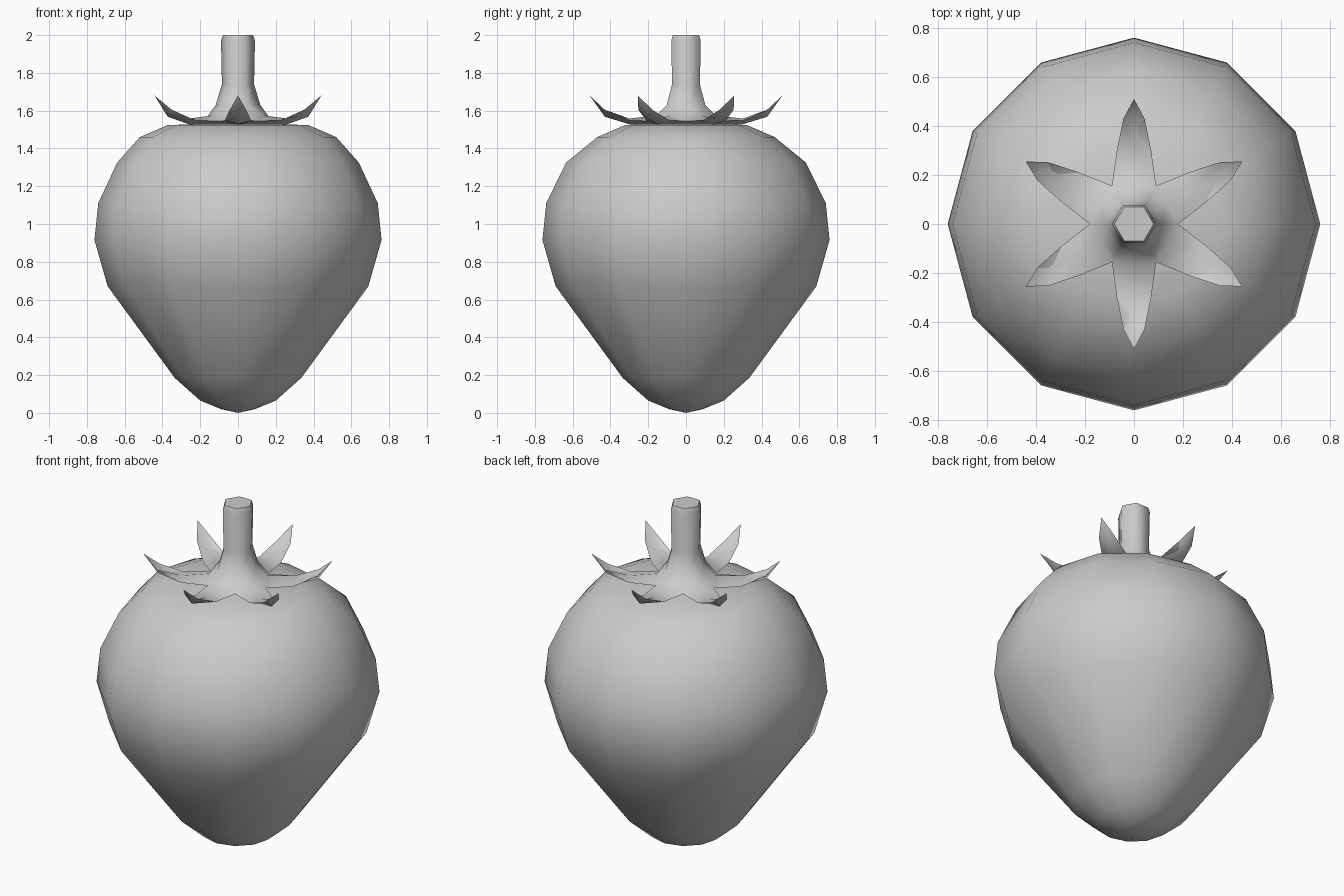
import bpy, bmesh
from math import cos, sin, pi, radians

if "Cube" in bpy.data.objects:
    bpy.data.objects.remove(bpy.data.objects["Cube"])


def finish(bm, name, angle):
    bmesh.ops.recalc_face_normals(bm, faces=bm.faces)
    me = bpy.data.meshes.new(name)
    bm.to_mesh(me)
    bm.free()
    ob = bpy.data.objects.new(name, me)
    bpy.context.collection.objects.link(ob)
    bpy.ops.object.select_all(action='DESELECT')
    ob.select_set(True)
    bpy.context.view_layer.objects.active = ob
    bpy.ops.object.shade_smooth_by_angle(angle=radians(angle))
    return ob


def ring(bm, n, rx, ry, z):
    return [bm.verts.new((rx * cos(2 * pi * i / n), ry * sin(2 * pi * i / n), z)) for i in range(n)]


def bridge(bm, a, b):
    n = len(a)
    for i in range(n):
        bm.faces.new((a[i], a[(i + 1) % n], b[(i + 1) % n], b[i]))


def fan(bm, loop, z):
    c = bm.verts.new((0, 0, z))
    for i in range(len(loop)):
        bm.faces.new((loop[i], loop[(i + 1) % len(loop)], c))


# Fruit: twelve-sided turned body, shoulders slightly narrower front to back
bm = bmesh.new()
profile = [(.09, .09, .02), (.2, .2, .065), (.335, .335, .185), (.69, .69, .67),
           (.76, .76, .915), (.74, .74, 1.11), (.64, .635, 1.325),
           (.52, .47, 1.46), (.37, .32, 1.525)]
rings = [ring(bm, 12, *p) for p in profile]
for a, b in zip(rings, rings[1:]):
    bridge(bm, a, b)
fan(bm, rings[0], 0)
fan(bm, rings[-1], 1.528)
finish(bm, "fruit", 60)

# Stem and leaves: one hexagonal stalk flaring into six leaves
bm = bmesh.new()
stem = [ring(bm, 6, r, r, z) for r, z in
        [(.18, 1.545), (.118, 1.63), (.085, 1.74), (.09, 1.97), (.08, 2.0)]]
for a, b in zip(stem[1:], stem[2:]):
    bridge(bm, a, b)
bm.faces.new(stem[-1])

# Leaf stations: distance out, half width, edge height, mid top, mid bottom
stations = [(.156, .09, 1.545, 1.575, 1.525), (.3, .07, 1.548, 1.558, 1.528),
            (.43, .043, 1.605, 1.582, 1.568)]
under = bm.verts.new((0, 0, 1.525))
for i in range(6):
    t = radians(30 + 60 * i)

    def at(r, w, z):
        return bm.verts.new((r * cos(t) - w * sin(t), r * sin(t) + w * cos(t), z))

    right, left = stem[0][i], stem[0][(i + 1) % 6]
    sections = []
    for k, (r, w, ze, zt, zb) in enumerate(stations):
        top, bot = at(r, 0, zt), at(r, 0, zb)
        if k == 0:
            sections.append((right, top, left, bot))
        else:
            sections.append((at(r, -w, ze), top, at(r, w, ze), bot))
    tip = at(.51, 0, 1.68)
    for a, b in zip(sections, sections[1:]):
        bridge(bm, a, b)
    for j in range(4):
        bm.faces.new((sections[-1][j], sections[-1][(j + 1) % 4], tip))
    # join leaf root to the stalk flare and the underside
    root, low = sections[0][1], sections[0][3]
    s0, s1 = stem[1][i], stem[1][(i + 1) % 6]
    bm.faces.new((right, root, s0))
    bm.faces.new((root, s1, s0))
    bm.faces.new((root, left, s1))
    bm.faces.new((right, low, under))
    bm.faces.new((low, left, under))
finish(bm, "stem_and_leaves", 62)
